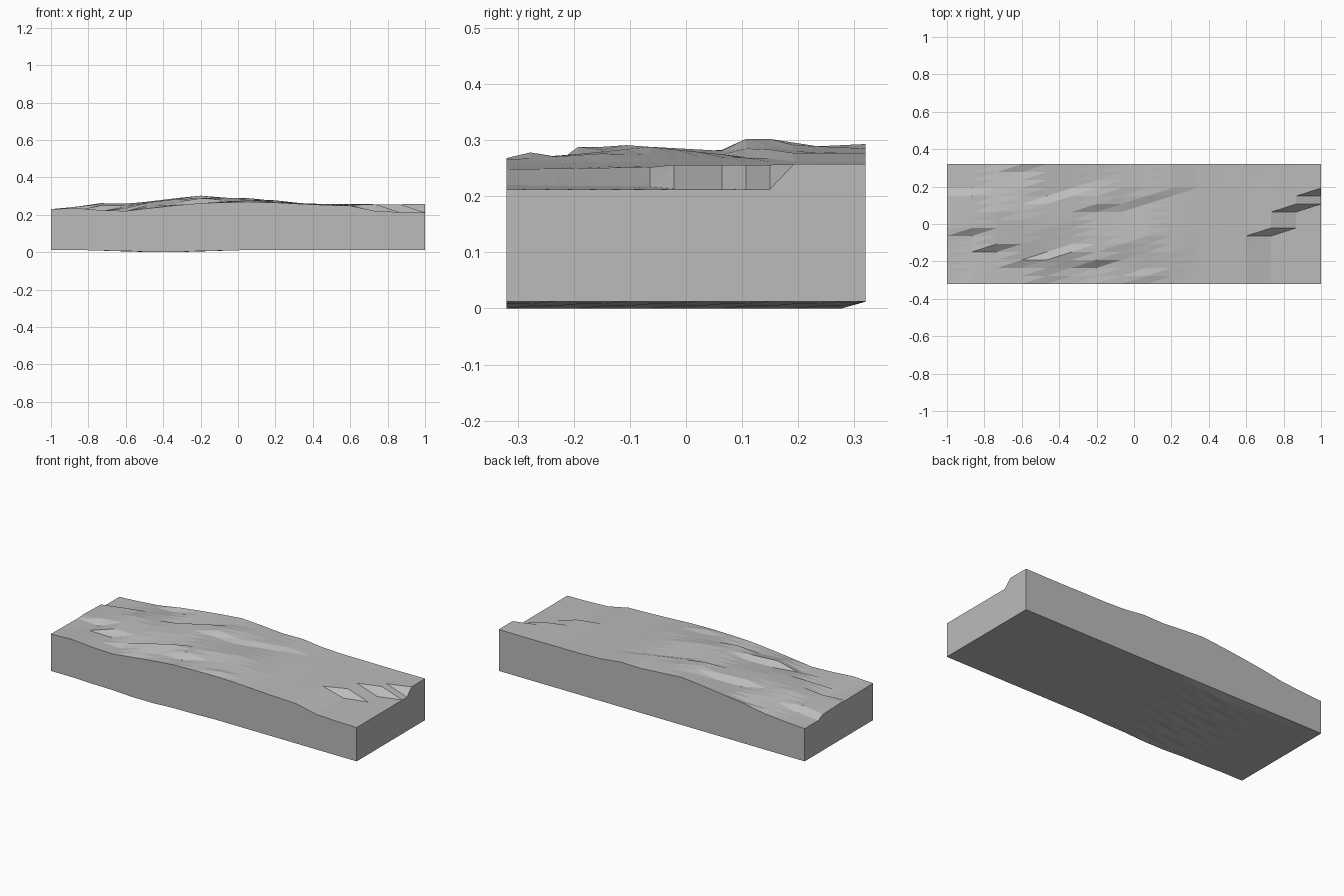
import bpy
import bmesh

# Remove the default cube only
cube = bpy.data.objects.get("Cube")
if cube:
    bpy.data.objects.remove(cube, do_unlink=True)

CELLS = 15
LENGTH, WIDTH = 2.0, 0.64

# Single stone colour
stone = bpy.data.materials.new("grey_stone")
stone.use_nodes = True
stone_colour = (0.5, 0.5, 0.5, 1.0)
stone.diffuse_color = stone_colour
stone.node_tree.nodes["Principled BSDF"].inputs["Base Color"].default_value = stone_colour

# Ridge lines along the front and back edges, in thousandths
front_ridge = [230, 235, 225, 220, 235, 250, 262, 266,
               268, 265, 258, 252, 248, 220, 214, 212]
back_ridge = [205, 213, 225, 248, 265, 280, 293, 285,
              275, 277, 262, 257, 257, 256, 256, 257]

# Ledges inside each column: row -> height in thousandths
ledges = {
    0: {6: 226, 7: 230, 11: 225, 12: 205},
    1: {6: 215, 7: 242, 11: 243, 12: 213},
    2: {4: 218, 5: 250, 9: 262, 12: 240},
    3: {2: 218, 3: 235, 5: 250, 8: 260, 12: 250, 14: 235},
    4: {3: 268, 4: 245, 7: 265, 10: 272, 11: 247},
    5: {2: 255, 4: 283, 5: 265, 8: 280, 11: 288, 12: 267},
    6: {2: 257, 3: 288, 6: 288, 9: 281, 10: 302, 11: 302, 13: 289},
    7: {3: 275, 5: 291, 9: 274, 10: 285, 12: 291},
    8: {1: 278, 2: 271, 6: 288, 10: 270, 11: 283},
    9: {4: 276, 11: 267, 12: 277},
    10: {7: 262},
    12: {8: 253},
    13: {6: 217, 7: 256},
    14: {9: 213, 10: 256},
    15: {11: 212, 12: 257},
}


def surface_height(column, row):
    """Interpolate between the ledges of one column."""
    points = {0: front_ridge[column], CELLS: back_ridge[column]}
    points.update(ledges.get(column, {}))
    lower = max(key for key in points if key <= row)
    upper = min(key for key in points if key >= row)
    blend = (row - lower) / (upper - lower) if upper > lower else 0
    return (points[lower] + (points[upper] - points[lower]) * blend) / 1000


def underside_height(column, row):
    """Nearly flat base with a shallow sag towards the right end."""
    if not 1 < column < 8 or row == CELLS:
        return 0.012
    sag = min(column - 1, 8 - column, 3) / 3
    ripple = 1.0 if (column + row) % 3 else 0.7
    return 0.012 * (1 - sag * ripple)


def add_sheet(bm, height, flip):
    """Grid of triangles whose diagonals all run the same way."""
    steps = range(CELLS + 1)
    grid = [[bm.verts.new(((i / CELLS - 0.5) * LENGTH,
                           (j / CELLS - 0.5) * WIDTH,
                           height(i, j))) for j in steps] for i in steps]
    for i in range(CELLS):
        for j in range(CELLS):
            a, b = grid[i][j], grid[i + 1][j]
            c, d = grid[i + 1][j + 1], grid[i][j + 1]
            for tri in ((a, b, c), (a, c, d)):
                bm.faces.new(tri[::-1] if flip else tri)
    return grid


def outline(grid):
    """Border vertices in order around a sheet."""
    return ([grid[i][0] for i in range(CELLS)]
            + [grid[CELLS][j] for j in range(CELLS)]
            + [grid[i][CELLS] for i in range(CELLS, 0, -1)]
            + [grid[0][j] for j in range(CELLS, 0, -1)])


# Terrain block: rugged top, base and upright side walls
bm = bmesh.new()
top_edge = outline(add_sheet(bm, surface_height, False))
base_edge = outline(add_sheet(bm, underside_height, True))
for k, corner in enumerate(base_edge):
    n = (k + 1) % len(base_edge)
    bm.faces.new((corner, base_edge[n], top_edge[n], top_edge[k]))
bmesh.ops.recalc_face_normals(bm, faces=bm.faces[:])

mesh = bpy.data.meshes.new("terrain_block")
bm.to_mesh(mesh)
bm.free()
mesh.materials.append(stone)
terrain = bpy.data.objects.new("terrain_block", mesh)
bpy.context.collection.objects.link(terrain)
